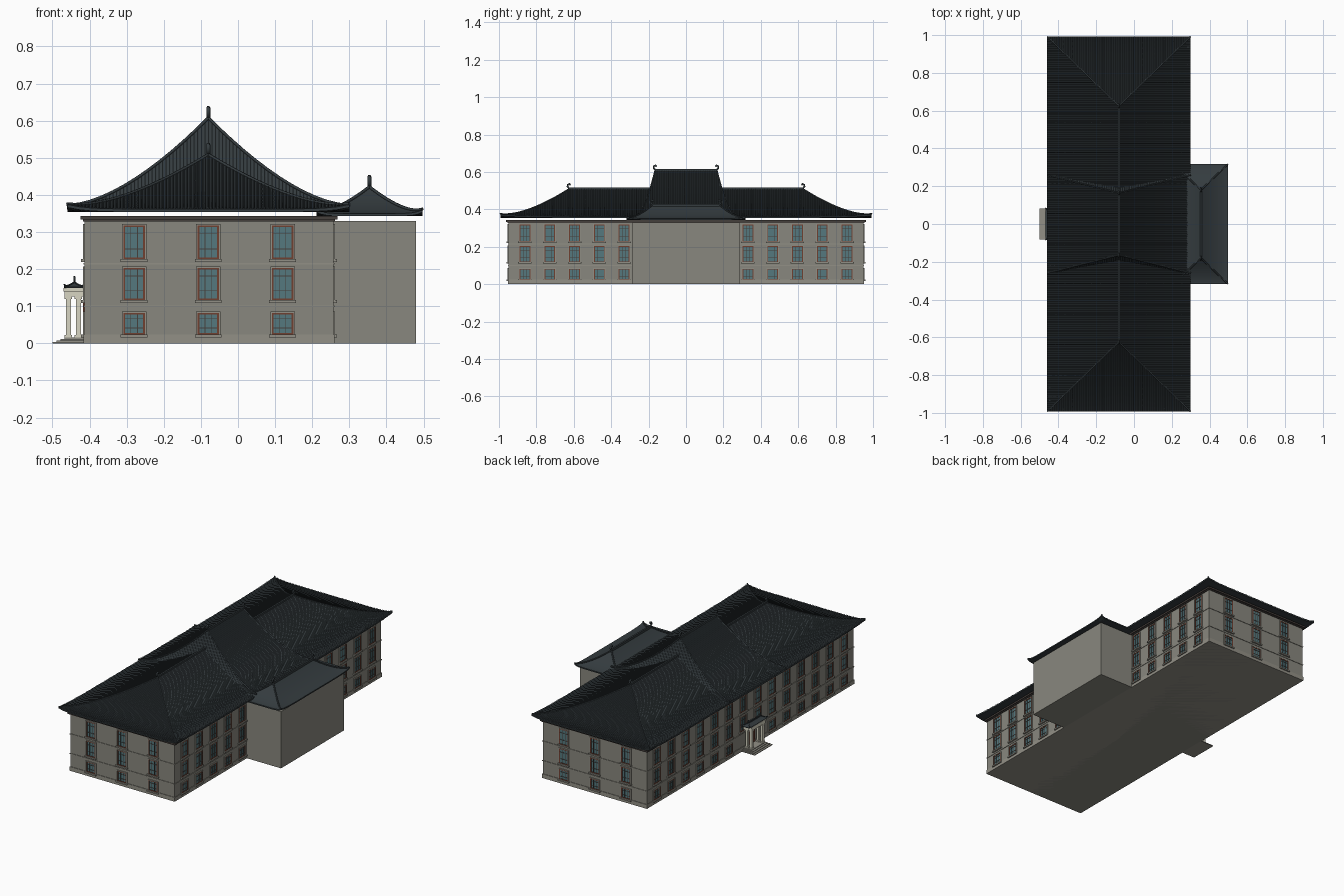
import bpy, bmesh, math

if "Cube" in bpy.data.objects:
    bpy.data.objects.remove(bpy.data.objects["Cube"])

def mat(name, c):
    m = bpy.data.materials.new(name)
    m.diffuse_color = (*c, 1)
    m.use_nodes = True
    m.node_tree.nodes["Principled BSDF"].inputs["Base Color"].default_value = m.diffuse_color
    return m

WALL = mat("stone", (0.25, 0.245, 0.21))
TRIM = mat("stone_trim", (0.29, 0.28, 0.24))
CREAM = mat("cream", (0.68, 0.66, 0.54))
ROOF = mat("slate", (0.035, 0.045, 0.05))
DARK = mat("dark_trim", (0.06, 0.05, 0.045))
RED = mat("red_wood", (0.16, 0.05, 0.03))
GLASS = mat("teal_glass", (0.09, 0.19, 0.21))

def finish(bm, name, m, smooth=False):
    bmesh.ops.remove_doubles(bm, verts=bm.verts, dist=1e-6)
    bmesh.ops.recalc_face_normals(bm, faces=bm.faces)
    me = bpy.data.meshes.new(name)
    bm.to_mesh(me)
    bm.free()
    o = bpy.data.objects.new(name, me)
    bpy.context.collection.objects.link(o)
    me.materials.append(m)
    if smooth:
        for p in me.polygons:
            p.use_smooth = True
    return o

def plain(u, d, z): return (u, d, z)
def front(u, d, z): return (u, -0.95 - d, z)
def back(u, d, z): return (u, 0.95 + d, z)
def right(u, d, z): return (0.257 + d, u, z)
def left(u, d, z): return (-0.413 - d, u, z)

def box(bm, f, u0, u1, d0, d1, z0, z1):
    v = [bm.verts.new(f(u, d, z)) for z in (z0, z1) for u, d in ((u0, d0), (u1, d0), (u1, d1), (u0, d1))]
    for q in ((0, 1, 2, 3), (4, 5, 6, 7), (0, 1, 5, 4), (1, 2, 6, 5), (2, 3, 7, 6), (3, 0, 4, 7)):
        bm.faces.new([v[i] for i in q])

def boxes(name, m, items):
    bm = bmesh.new()
    for b in items:
        box(bm, plain, *b)
    return finish(bm, name, m)

# walls, cornice and string courses
boxes("main_walls", WALL, [(-0.413, 0.257, -0.95, 0.95, 0, 0.33)])
boxes("rear_wing", WALL, [(0.25, 0.48, -0.29, 0.29, 0, 0.33)])
boxes("cornice", DARK, [(-0.425, 0.268, -0.962, 0.962, 0.333, 0.343), (-0.418, 0.262, -0.955, 0.955, 0.328, 0.334)])
boxes("string_courses", TRIM, [(-0.416, 0.26, -0.953, 0.953, z, z + h) for z, h in ((0.0, 0.024), (0.098, 0.004), (0.212, 0.004))])

# windows: (sill z, head z) per storey, gathered into one mesh per material
FLOORS = ((0.024, 0.082), (0.117, 0.203), (0.227, 0.318))
glass, frame, bars, trim = (bmesh.new() for _ in range(4))

def window(f, u, z0, z1, w=0.029):
    box(glass, f, u - w, u + w, -0.002, 0.001, z0, z1)
    for s in (-1, 1):
        a, b = sorted((u + s * w, u + s * (w - 0.005)))
        box(frame, f, a, b, 0, 0.004, z0, z1)
        a, b = sorted((u + s * w, u + s * (w + 0.004)))
        box(trim, f, a, b, 0, 0.005, z0, z1)
        box(bars, f, u + s * 0.009 - 0.001, u + s * 0.009 + 0.001, 0, 0.003, z0, z1)
    box(frame, f, u - w, u + w, 0, 0.004, z1 - 0.004, z1)
    box(frame, f, u - w, u + w, 0, 0.004, z0, z0 + 0.004)
    for k in (0.3, 0.75):
        z = z0 + (z1 - z0) * k
        box(bars, f, u - w, u + w, 0, 0.003, z - 0.001, z + 0.001)
    box(trim, f, u - w - 0.004, u + w + 0.004, 0, 0.005, z1, z1 + 0.004)
    box(trim, f, u - w - 0.007, u + w + 0.007, 0, 0.010, z0 - 0.008, z0)

for i, (z0, z1) in enumerate(FLOORS):
    for x in (-0.28, -0.08, 0.12):
        window(front, x, z0, z1)
        window(back, x, z0, z1)
    for k in range(7):
        for s in (-1, 1):
            y = s * (0.066 + 0.1325 * k)
            if k > 0 or i > 0:
                window(left, y, z0, z1)
            if k > 1:
                window(right, y, z0, z1)
finish(glass, "window_glass", GLASS)
finish(frame, "window_frames", RED)
finish(bars, "window_bars", DARK)
finish(trim, "window_surrounds", TRIM)

def tube(name, pts, r):
    c = bpy.data.curves.new(name, 'CURVE')
    c.dimensions = '3D'
    c.bevel_depth, c.bevel_resolution, c.use_fill_caps = r, 1, True
    for line in pts:
        sp = c.splines.new('POLY')
        sp.points.add(len(line) - 1)
        for p, q in zip(sp.points, line):
            p.co = (*q, 1)
    c.materials.append(ROOF)
    o = bpy.data.objects.new(name, c)
    bpy.context.collection.objects.link(o)

def hip_roof(name, cx, W, L, R, z0, H, lift, th, pitch=0, ridge=0.006, horn=0.034):
    """Concave hipped roof: t runs 0 at the ridge to 1 at the eaves, s is -1..1 along a side."""
    def pt(side, s, t, dz=0):
        hx, hy = W * t, R + (L - R) * t
        z = z0 + H * (1 - t) ** 1.6 + lift * abs(s) ** 8 * t ** 5 + dz
        x, y = ((hx, s * hy), (-s * hx, hy), (-hx, -s * hy), (s * hx, -hy))[side]
        return (cx + x, y, z)
    # roof skin, fascia and soffit
    bm = bmesh.new()
    N, T = 24, 14
    keys = [(sd, -1 + 2 * i / N) for sd in range(4) for i in range(N)]
    rings = [[bm.verts.new(pt(sd, s, t / T)) for sd, s in keys] for t in range(T + 1)]
    rings.append([bm.verts.new(pt(sd, s, 1, -th)) for sd, s in keys])
    low = []
    for sd, s in keys:
        x, y, _ = pt(sd, s, 0.86)
        low.append(bm.verts.new((x, y, z0 - th)))
    rings.append(low)
    n = len(keys)
    for a, b in zip(rings, rings[1:]):
        for i in range(n):
            bm.faces.new((a[i], a[(i + 1) % n], b[(i + 1) % n], b[i]))
    bm.faces.new(low)
    bmesh.ops.remove_doubles(bm, verts=bm.verts, dist=1e-6)
    o = finish(bm, name, ROOF)
    # tile ribs running down every slope
    if pitch:
        bm = bmesh.new()
        for side in range(4):
            E, base, S = (L, R, 9) if side % 2 == 0 else (W, 0, 9)
            m = int(E / pitch)
            for k in range(-m, m + 1):
                a = k * pitch
                t0 = max(0, (abs(a) - base) / (E - base)) + 0.01
                if t0 > 0.98:
                    continue
                prev = None
                for j in range(S):
                    t = t0 + (1 - t0) * j / (S - 1)
                    half = base + (E - base) * t
                    row = [bm.verts.new(pt(side, max(-1, min(1, (a + d) / half)), t, h))
                           for d, h in ((-pitch * .3, 0), (0, pitch * .4), (pitch * .3, 0))]
                    if prev:
                        for q in (0, 1):
                            bm.faces.new((prev[q], prev[q + 1], row[q + 1], row[q]))
                    prev = row
        finish(bm, name + "_tile_ribs", ROOF)
    # hip ridges, top ridge and curled ridge-end horns
    hips = [[pt(sd, 1, t / 12, ridge * .3) for t in range(13)] for sd in range(4)]
    tube(name + "_hip_ridges", hips, ridge * 0.7)
    zt = z0 + H
    boxes(name + "_top_ridge", ROOF, [(cx - ridge * .8, cx + ridge * .8, -R, R, zt - 0.008, zt + ridge * 1.6)])
    curl = ((-.5, .1), (0, .15), (.25, .45), (.2, .75), (-.05, .85), (-.2, .65))
    tube(name + "_ridge_horns", [[(cx, s * (R + u * horn), zt + v * horn) for u, v in curl] for s in (-1, 1)], ridge * 0.9)

hip_roof("main_roof", -0.08, 0.38, 0.993, 0.625, 0.362, 0.145, 0.012, 0.008, 0.0095)
hip_roof("central_roof", -0.08, 0.381, 0.26, 0.165, 0.366, 0.24, 0.005, 0.006, 0.0095)
hip_roof("rear_wing_roof", 0.354, 0.143, 0.317, 0.18, 0.35, 0.07, 0.01, 0.007)

# entrance porch: steps, columns, entablature, door and small roof
boxes("porch_steps", TRIM, [(-0.5 + 0.011 * i, -0.41, -0.082 + 0.006 * i, 0.082 - 0.006 * i, 0.004 * i, 0.004 * i + 0.004) for i in range(4)])
cols = []
for s in (-1, 1):
    for x in (-0.457, -0.43):
        y = s * 0.05
        cols += [(x - .007, x + .007, y - .007, y + .007, 0.016, 0.126),
                 (x - .01, x + .01, y - .01, y + .01, 0.016, 0.023),
                 (x - .01, x + .01, y - .01, y + .01, 0.119, 0.126)]
boxes("porch_columns", CREAM, cols)
boxes("porch_entablature", CREAM, [(-0.467, -0.41, -0.062, 0.062, 0.126, 0.14), (-0.47, -0.41, -0.067, 0.067, 0.14, 0.149)])
boxes("entrance_door", RED, [(-0.418, -0.41, -0.036, 0.036, 0.016, 0.115)])
hip_roof("porch_roof", -0.441, 0.028, 0.085, 0.055, 0.152, 0.012, 0.006, 0.003, ridge=0.003, horn=0.018)
